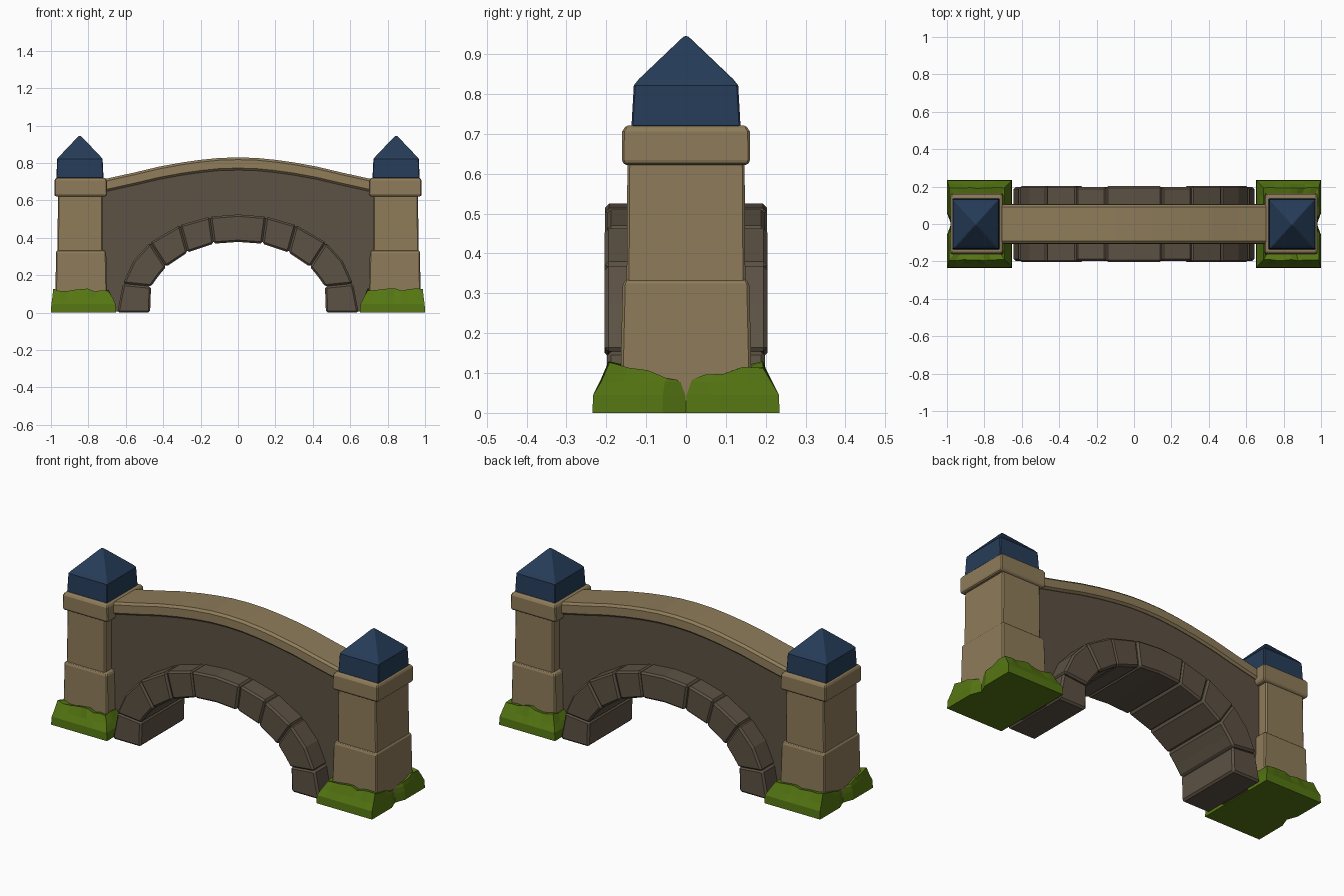
import bpy, bmesh, math, random

if "Cube" in bpy.data.objects:
    bpy.data.objects.remove(bpy.data.objects["Cube"])

random.seed(4)


def material(name, rgb):
    m = bpy.data.materials.new(name)
    m.diffuse_color = (*rgb, 1)
    m.use_nodes = True
    m.node_tree.nodes["Principled BSDF"].inputs["Base Color"].default_value = m.diffuse_color
    return m


SAND = material("sandstone", (0.27, 0.20, 0.102))
GREY = material("grey brown stone", (0.107, 0.083, 0.058))
MOSS = material("moss green", (0.09, 0.18, 0.006))
SLATE = material("slate blue", (0.0194, 0.045, 0.098))


def finish(name, bm, mat, bevel=0.0):
    bmesh.ops.recalc_face_normals(bm, faces=bm.faces)
    me = bpy.data.meshes.new(name)
    bm.to_mesh(me)
    bm.free()
    ob = bpy.data.objects.new(name, me)
    bpy.context.collection.objects.link(ob)
    me.materials.append(mat)
    if bevel:
        b = ob.modifiers.new("worn edges", 'BEVEL')
        b.width, b.segments, b.limit_method = bevel, 1, 'ANGLE'
        b.angle_limit = math.radians(40)
    return ob


def loft(name, rings, mat, bevel=0.0):
    """Closed skin through rings of equally many points."""
    bm = bmesh.new()
    vs = [[bm.verts.new(p) for p in r] for r in rings]
    n = len(vs[0])
    for a, b in zip(vs, vs[1:]):
        for i in range(n):
            j = (i + 1) % n
            bm.faces.new((a[i], a[j], b[j], b[i]))
    bm.faces.new(vs[0])
    bm.faces.new(vs[-1])
    return finish(name, bm, mat, bevel)


def block(name, side, levels, mat, bevel):
    """Stacked rectangles: (z, x min, x max, y half)."""
    loft(name, [[(side * x, y, z) for x, y in ((a, -h), (b, -h), (b, h), (a, h))]
                for z, a, b, h in levels], mat, bevel)


def prism(name, pts, hy, mat, bevel=0.0):
    """Front profile extruded through y."""
    loft(name, [[(x, y, z) for x, z in pts] for y in (-hy, hy)], mat, bevel)


def mirrored(half):
    """Half curve starting at x = 0, made full from left to right."""
    return [(-x, z) for x, z in reversed(half[1:])] + half


def moss_ring(side):
    n = 8
    # walk round the rectangle in unit coordinates
    path = [(-1 + 2 * i / n, -1) for i in range(n)] + [(1, -1 + 2 * i / n) for i in range(n)]
    path += [(1 - 2 * i / n, 1) for i in range(n)] + [(-1, 1 - 2 * i / n) for i in range(n)]
    rings = [[] for _ in range(5)]
    for u, v in path:
        notch = u == 1 and v == 0
        top = 0.122 + random.uniform(-0.01, 0.008)
        if u == 1 and abs(v) < 0.9:
            top = 0.08 + 0.045 * abs(v) + random.uniform(-0.005, 0.005)
        pull = 0.022 if notch else 0
        wob = random.uniform(-0.006, 0.0)
        for ring, (z, x0, x1, hy) in zip(rings, (
                (0.0, 0.652, 1.0, 0.235), (0.045, 0.655, 0.998, 0.233),
                (0.078, 0.675 + wob, 0.993, 0.217 + wob),
                (top, 0.693, 0.988, 0.196 + wob), (top - 0.012, 0.72, 0.95, 0.145))):
            x = (x0 + x1) / 2 + u * (x1 - x0) / 2 - (pull if ring is not rings[4] else 0)
            ring.append((side * x, v * hy, min(z, top - 0.002) if ring is rings[2] else z))
    loft("moss_base", rings, MOSS)


# Pillars, roofs and moss, one of each per end
for s in (-1, 1):
    block("pillar_foot", s, [(0.02, 0.698, 0.977, 0.166), (0.325, 0.705, 0.973, 0.159),
                             (0.335, 0.715, 0.967, 0.150)], SAND, 0.006)
    block("pillar_shaft", s, [(0.32, 0.723, 0.966, 0.149), (0.64, 0.725, 0.962, 0.147)], SAND, 0.006)
    block("pillar_cap", s, [(0.622, 0.705, 0.978, 0.155), (0.635, 0.699, 0.982, 0.161),
                            (0.706, 0.701, 0.981, 0.160), (0.721, 0.709, 0.974, 0.151)], SAND, 0.005)
    block("pillar_roof", s, [(0.718, 0.719, 0.971, 0.137), (0.822, 0.724, 0.967, 0.131),
                             (0.838, 0.738, 0.953, 0.118), (0.938, 0.833, 0.858, 0.013),
                             (0.946, 0.842, 0.849, 0.004)], SLATE, 0.004)
    moss_ring(s)

# Arch stones
outer = [(0, .525), (.15, .513), (.31, .468), (.47, .375), (.56, .275), (.615, .155), (.645, 0)]
inner = [(0, .378), (.13, .369), (.27, .322), (.385, .245), (.43, .19), (.465, .14), (.47, 0)]
prism("arch_keystone", mirrored(outer[:2]) + mirrored(inner[:2])[::-1], 0.203, GREY, 0.01)
for s in (-1, 1):
    for a, b in ((1, 2), (2, 3), (3, 5), (5, 6)):
        pts = outer[a:b + 1] + inner[a:b + 1][::-1]
        prism("arch_stone", [(s * x, z) for x, z in pts], 0.198 + 0.006 * (b % 2), GREY, 0.01)

# Wall above the arch, running into the pillars
top = [(0, .80), (.15, .79), (.3, .765), (.5, .72), (.75, .655)]
mid = [((ox + ix) / 2, (oz + iz) / 2) for (ox, oz), (ix, iz) in zip(outer, inner)]
mid[-1] = (mid[-1][0], 0.005)
prism("spandrel_wall", mirrored(top) + [(.75, .005)] + mirrored(mid)[::-1] + [(-.75, .005)], 0.092, GREY)

# Curved coping along the top, with chamfered edges
path = mirrored([(0, .83), (.1, .827), (.2, .817), (.3, .803), (.42, .781), (.56, .748), (.7, .717), (.74, .708)])
section = [(-.092, 0), (.092, 0), (.105, -.012), (.107, -.057), (.096, -.068),
           (-.096, -.068), (-.107, -.057), (-.105, -.012)]
loft("coping", [[(x, y, z + d) for y, d in section] for x, z in path], SAND)
